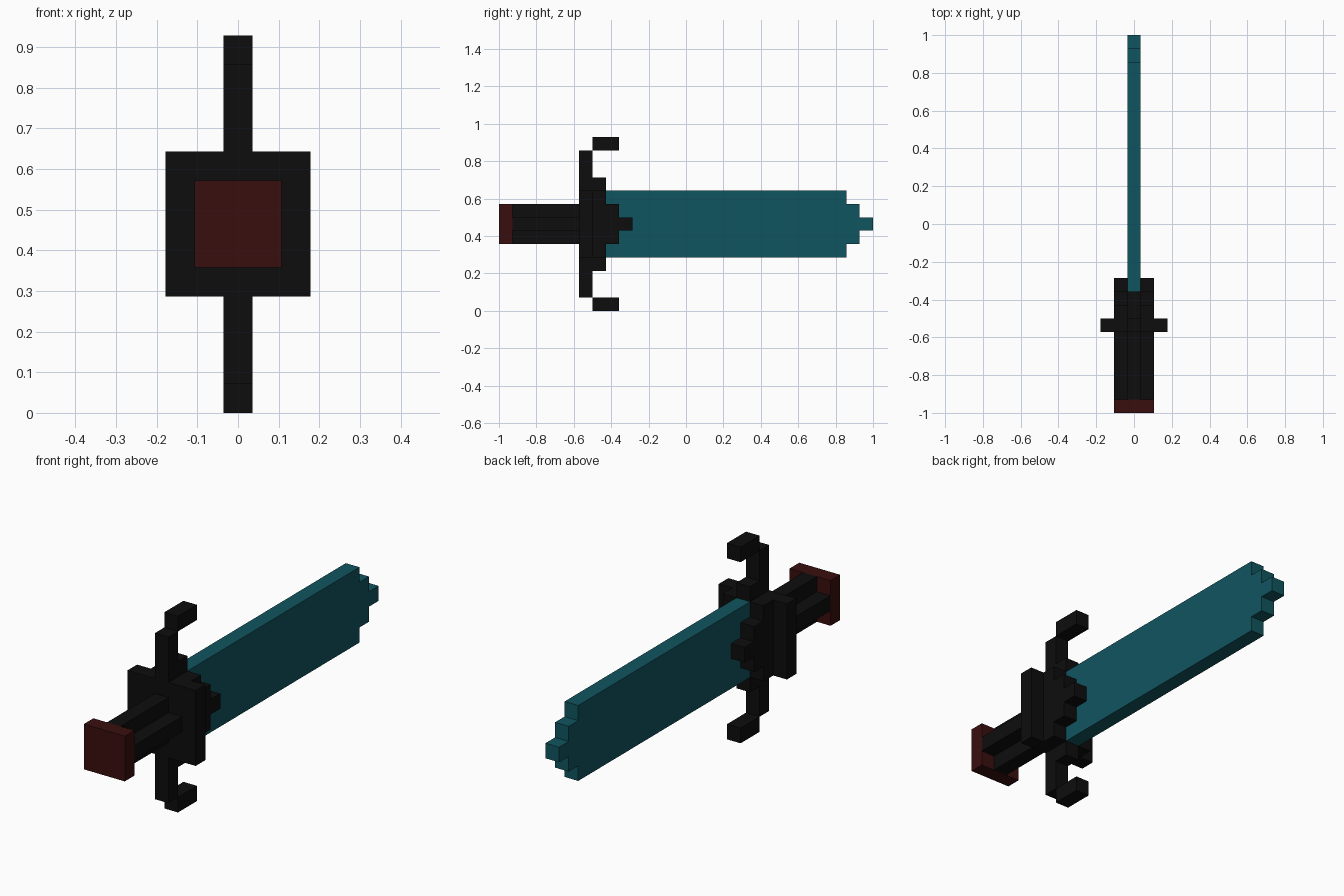
import bpy
import bmesh

cube = bpy.data.objects.get("Cube")
if cube:
    bpy.data.objects.remove(cube, do_unlink=True)

U = 2 / 28      # one block
MID = 6.5       # height of the long axis, in blocks


def material(name, rgb):
    mat = bpy.data.materials.new(name)
    mat.use_nodes = True
    mat.diffuse_color = (*rgb, 1)
    bsdf = mat.node_tree.nodes["Principled BSDF"]
    bsdf.inputs["Base Color"].default_value = (*rgb, 1)
    bsdf.inputs["Roughness"].default_value = 0.8
    return mat


black = material("black", (0.004, 0.004, 0.004))
dark_red = material("dark red", (0.042, 0.0045, 0.0045))
teal = material("teal", (0.005, 0.09, 0.115))


def prism(name, points, offset, mat):
    """Extrude a closed outline of block coordinates along offset."""
    bm = bmesh.new()
    face = bm.faces.new([bm.verts.new(p) for p in points])
    result = bmesh.ops.extrude_face_region(bm, geom=[face], use_keep_orig=True)
    verts = [v for v in result["geom"] if isinstance(v, bmesh.types.BMVert)]
    bmesh.ops.translate(bm, verts=verts, vec=offset)
    bmesh.ops.recalc_face_normals(bm, faces=bm.faces)
    # Blocks to units, with the length centred on y
    for v in bm.verts:
        v.co = (v.co.x * U, (v.co.y - 14) * U, (v.co.z + MID) * U)
    mesh = bpy.data.meshes.new(name)
    bm.to_mesh(mesh)
    bm.free()
    mesh.materials.append(mat)
    obj = bpy.data.objects.new(name, mesh)
    bpy.context.collection.objects.link(obj)
    return obj


def box(name, half_x, y0, y1, z0, z1, mat):
    outline = [(-half_x, y0, z0), (half_x, y0, z0), (half_x, y0, z1), (-half_x, y0, z1)]
    return prism(name, outline, (0, y1 - y0, 0), mat)


# Pommel
box("pommel", 1.5, 0, 1, -1.5, 1.5, dark_red)

# Grip with a plus-shaped section
quarter = [(1.5, 0.5), (0.5, 0.5), (0.5, 1.5)]
plus = []
for _ in range(4):
    plus += quarter
    quarter = [(-z, x) for x, z in quarter]
prism("grip", [(x, 1, z) for x, z in plus], (0, 5, 0), black)

# Guard plate and the hooked arms above and below it
box("guard_plate", 2.5, 6, 7, -2.5, 2.5, black)
for side, s in (("upper", 1), ("lower", -1)):
    box(side + "_guard_arm", 0.5, 6, 7, *sorted((2.5 * s, 5.5 * s)), black)
    box(side + "_guard_hook", 0.5, 7, 9, *sorted((5.5 * s, 6.5 * s)), black)
    box(side + "_collar_rib", 0.5, 7, 8, *sorted((2.5 * s, 3.5 * s)), black)

# Collar stepping down over the blade
for i in range(3):
    box(f"collar_step_{i + 1}", 1.5, 7 + i, 8 + i, i - 2.5, 2.5 - i, black)

# Blade with a stepped tip
top_edge = [(8, 2.5), (26, 2.5), (26, 1.5), (27, 1.5), (27, 0.5), (28, 0.5)]
outline = top_edge + [(y, -z) for y, z in reversed(top_edge)]
prism("blade", [(-0.5, y, z) for y, z in outline], (1, 0, 0), teal)
